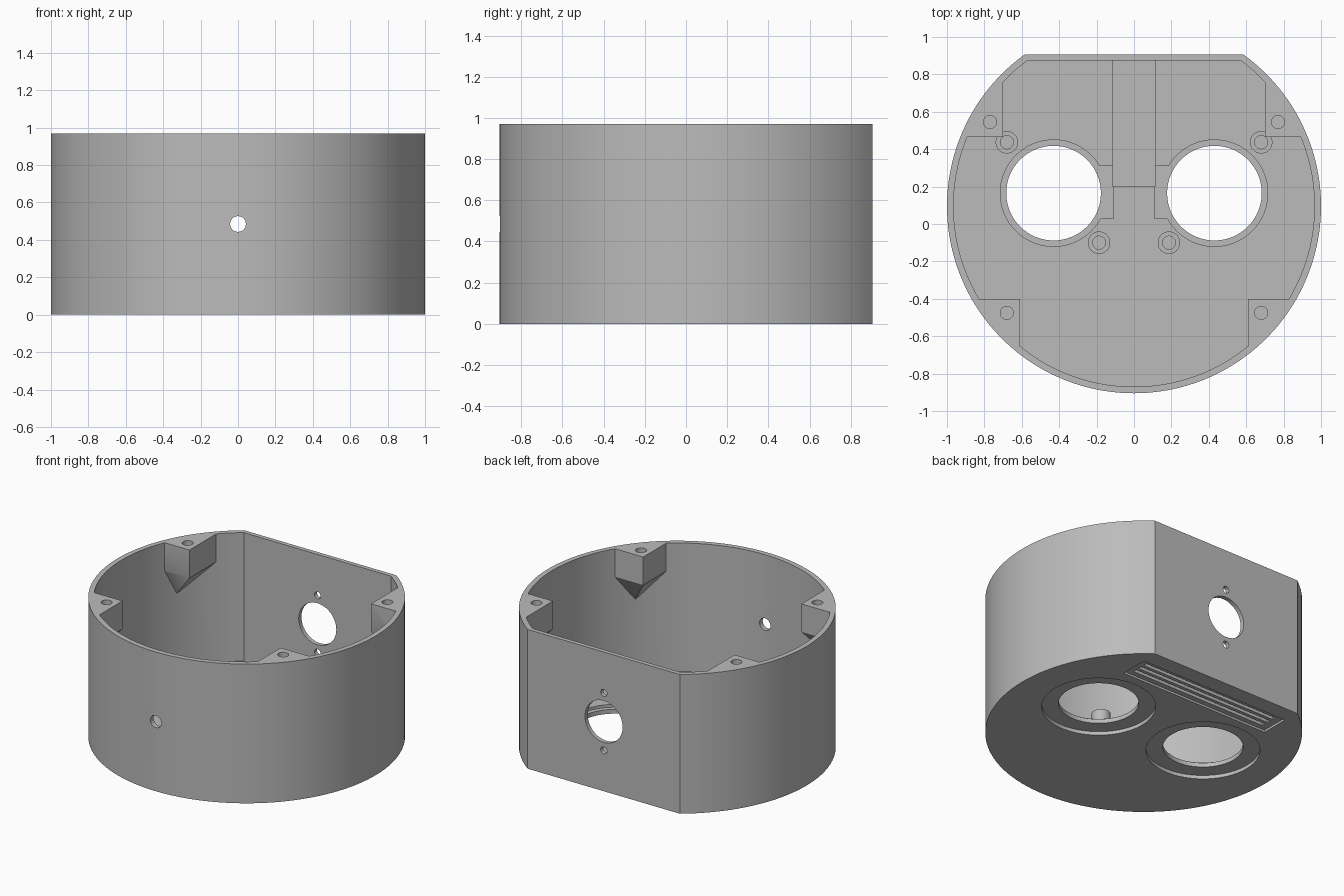
import bpy, bmesh, math
from mathutils import Vector

cube = bpy.data.objects.get("Cube")
if cube:
    bpy.data.objects.remove(cube, do_unlink=True)

# Single plastic colour
grey = bpy.data.materials.new("plain grey")
grey.use_nodes = True
grey.diffuse_color = (0.5, 0.5, 0.5, 1)
grey.node_tree.nodes["Principled BSDF"].inputs["Base Color"].default_value = (0.5, 0.5, 0.5, 1)

CY = 0.095          # centre of the round wall
R, WALL = 1.0, 0.035
BACK = 0.905        # flat back
H, FLOOR, STEP = 0.97, 0.075, 0.055
SIDES = (-1, 1)


def finish(bm, name):
    bmesh.ops.recalc_face_normals(bm, faces=bm.faces)
    me = bpy.data.meshes.new(name)
    bm.to_mesh(me)
    bm.free()
    me.materials.append(grey)
    ob = bpy.data.objects.new(name, me)
    bpy.context.collection.objects.link(ob)
    return ob


def prism(name, pts, z0, z1):
    bm = bmesh.new()
    face = bm.faces.new([bm.verts.new((x, y, z0)) for x, y in pts])
    up = bmesh.ops.extrude_face_region(bm, geom=[face])["geom"]
    bmesh.ops.translate(bm, vec=(0, 0, z1 - z0),
                        verts=[v for v in up if isinstance(v, bmesh.types.BMVert)])
    return finish(bm, name)


def box(name, x0, x1, y0, y1, z0, z1):
    return prism(name, [(x0, y0), (x1, y0), (x1, y1), (x0, y1)], z0, z1)


def disc(name, x, y, r, z0, z1, n=64):
    ring = [(x + r * math.cos(math.tau * i / n), y + r * math.sin(math.tau * i / n))
            for i in range(n)]
    return prism(name, ring, z0, z1)


def rod_y(name, z, r, y0, y1, n=48):
    """Cylinder along y, used for the wall holes."""
    ob = disc(name, 0, -z, r, y0, y1, n)
    for v in ob.data.vertices:
        v.co = Vector((v.co.x, v.co.z, -v.co.y))
    ob.data.flip_normals()
    bm = bmesh.new()
    bm.from_mesh(ob.data)
    bmesh.ops.recalc_face_normals(bm, faces=bm.faces)
    bm.to_mesh(ob.data)
    bm.free()
    return ob


def d_outline(r, back, n=120):
    """Circle with a flat cut across the back."""
    a = math.asin((back - CY) / r)
    span = math.pi + 2 * a
    start = math.pi - a
    return [(r * math.cos(start + span * i / n), CY + r * math.sin(start + span * i / n))
            for i in range(n + 1)]


def boolean(target, tool, op="DIFFERENCE"):
    mod = target.modifiers.new("bool", "BOOLEAN")
    mod.operation, mod.solver, mod.object = op, "EXACT", tool
    bpy.context.view_layer.objects.active = target
    bpy.ops.object.modifier_apply(modifier=mod.name)
    bpy.data.objects.remove(tool, do_unlink=True)


def smooth(ob):
    bpy.ops.object.select_all(action="DESELECT")
    ob.select_set(True)
    bpy.context.view_layer.objects.active = ob
    bpy.ops.object.shade_smooth_by_angle(angle=math.radians(25))


def corner_post(cx, cy):
    """Screw post in the angle of the wall, tapering to a point below."""
    r = R - WALL / 2
    sx, sy = math.copysign(1, cx), math.copysign(1, cy)
    inner = R - WALL
    z = H - 0.195
    ax = (cx, CY + sy * math.sqrt(inner**2 - cx**2))
    bx = (sx * math.sqrt(inner**2 - (cy - CY)**2), cy)
    t0, t1 = (math.atan2(p[1] - CY, p[0]) for p in (ax, bx))
    arc = [(r * math.cos(t), CY + r * math.sin(t))
           for t in (t0 + (t1 - t0) * i / 8 for i in range(9))]
    d = Vector((cx, cy - CY)).normalized() * (inner + 0.005)
    bm = bmesh.new()
    for x, y in [(cx, cy), ax, bx] + arc:
        for h in (H, z):
            bm.verts.new((x, y, h))
    bm.verts.new((d.x, CY + d.y, z - 0.185))
    hull = bmesh.ops.convex_hull(bm, input=bm.verts)
    junk = [g for g in hull["geom_interior"] if isinstance(g, bmesh.types.BMVert)]
    bmesh.ops.delete(bm, geom=junk, context="VERTS")
    return finish(bm, "post")


# Round housing with a flat back
body = prism("housing", d_outline(R, BACK), 0, H)
boolean(body, prism("cavity", d_outline(R - WALL, BACK - 0.03), FLOOR, H + 0.1))

# Four corner screw posts with blind holes
for s in SIDES:
    for x, y, dy in ((0.70, 0.465, 0.08), (0.61, -0.40, -0.075)):
        boolean(body, corner_post(s * x, y), "UNION")
        boolean(body, disc("screw", s * (x + 0.07), y + dy, 0.035, H - 0.19, H + 0.1, 32))

# Two sensor openings: recess below, stepped seat with notch above
for s in SIDES:
    x, y = s * 0.43, 0.165
    boolean(body, disc("opening", x, y, 0.253, -0.1, 0.3))
    boolean(body, disc("recess", x, y, 0.36, -0.1, 0.025))
    boolean(body, disc("seat", x, y, 0.285, STEP, 0.3))
    boolean(body, box("notch", *sorted((s * 0.11, s * 0.25)), 0.03, 0.31, STEP, 0.3))

# Slotted panel in the underside
boolean(body, box("panel", -0.58, 0.58, 0.59, 0.79, -0.1, 0.015))
for i in range(3):
    y = 0.64 + 0.05 * i
    boolean(body, box("slot", -0.53, 0.53, y - 0.013, y + 0.013, -0.1, 0.04))

# Front cable hole, back socket hole and its two screw holes
boolean(body, rod_y("front_hole", 0.485, 0.042, -1.2, -0.7))
for z, r in ((0.485, 0.145), (0.285, 0.024), (0.685, 0.024)):
    boolean(body, rod_y("back_hole", z, r, 0.8, 1.2))
smooth(body)

# Low rib along the floor to the back wall
box("floor_rib", -0.115, 0.115, 0.20, BACK - 0.02, STEP - 0.01, 0.10)

# Hollow standoffs beside the openings
for s in SIDES:
    for label, x, y in (("front", 0.187, -0.10), ("back", 0.68, 0.437)):
        stud = disc(label + ("_left" if s > 0 else "_right") + "_standoff",
                    s * x, y, 0.06, FLOOR - 0.01, 0.155, 40)
        boolean(stud, disc("bore", s * x, y, 0.035, FLOOR + 0.005, 0.3, 32))
        smooth(stud)
